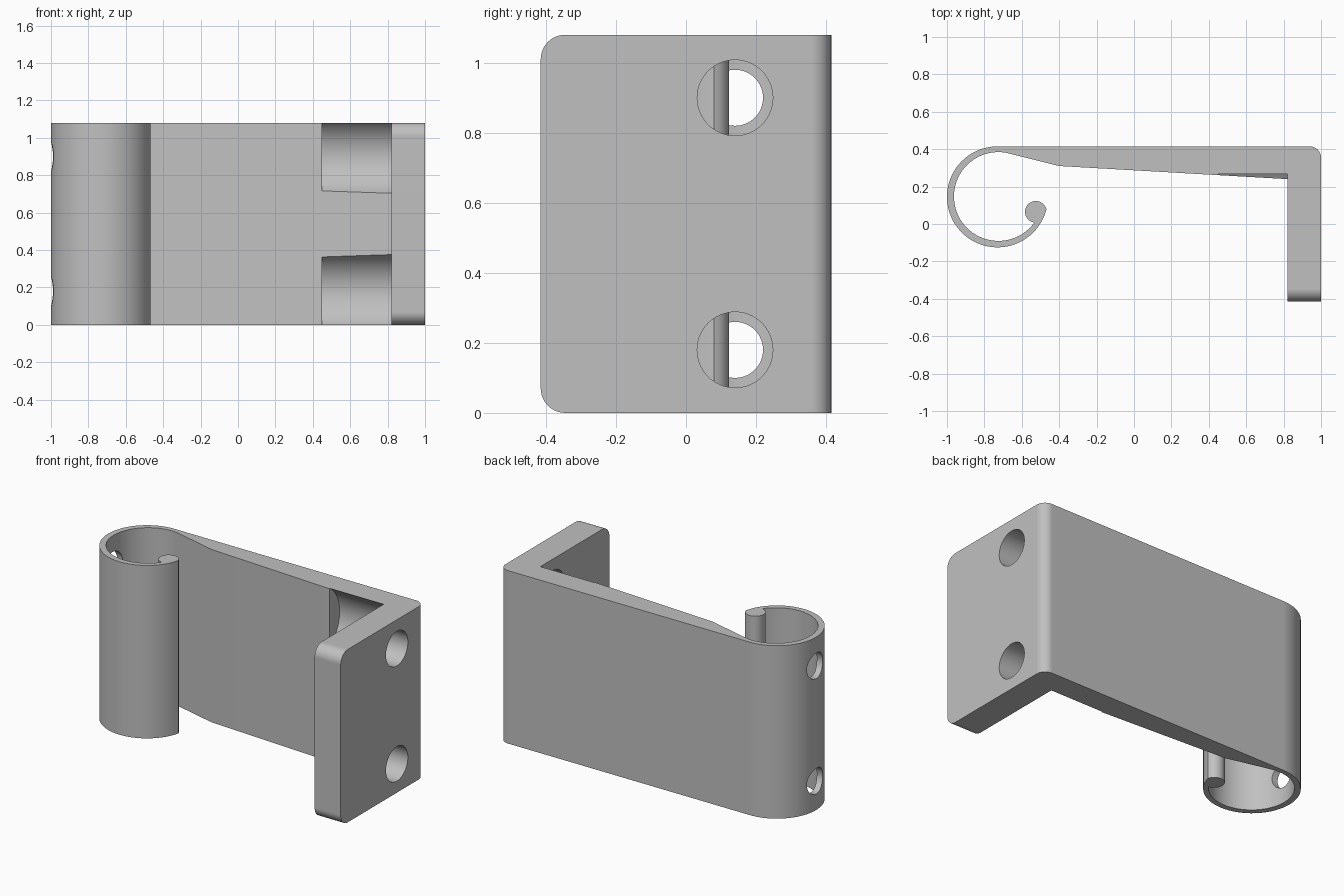
import bpy, bmesh
from math import cos, sin, radians, pi
from mathutils import Matrix

HEIGHT = 1.08
HOLE_Y = 0.14
HOLE_Z = (0.18, 0.90)

cube = bpy.data.objects.get("Cube")
if cube:
    bpy.data.objects.remove(cube, do_unlink=True)

grey = bpy.data.materials.new("plain_grey")
grey.use_nodes = True
colour = (0.53, 0.53, 0.53, 1)
grey.diffuse_color = colour
grey.node_tree.nodes["Principled BSDF"].inputs["Base Color"].default_value = colour


def arc(cx, cy, r, start, end, steps):
    angles = [radians(start + (end - start) * i / steps) for i in range(steps + 1)]
    return [(cx + r * cos(a), cy + r * sin(a)) for a in angles]


def add_object(name, bm):
    bmesh.ops.recalc_face_normals(bm, faces=bm.faces)
    mesh = bpy.data.meshes.new(name)
    bm.to_mesh(mesh)
    bm.free()
    mesh.materials.append(grey)
    obj = bpy.data.objects.new(name, mesh)
    bpy.context.collection.objects.link(obj)
    return obj


def cut_along_x(target, name, radius, x0, x1, z):
    """Cut a round bore along x out of the target."""
    bm = bmesh.new()
    place = Matrix.Translation(((x0 + x1) / 2, HOLE_Y, z)) @ Matrix.Rotation(pi / 2, 4, "Y")
    bmesh.ops.create_cone(bm, cap_ends=True, segments=64, radius1=radius,
                          radius2=radius, depth=x1 - x0, matrix=place)
    cutter = add_object(name, bm)
    cutter.hide_render = True
    mod = target.modifiers.new(name, "BOOLEAN")
    mod.operation = "DIFFERENCE"
    mod.solver = "EXACT"
    mod.object = cutter
    bpy.ops.object.modifier_apply(modifier=mod.name)
    bpy.data.objects.remove(cutter, do_unlink=True)


# Plan outline: curled hook, rounded lip, tapered arm and mounting flange
outline = arc(-0.73, 0.145, 0.27, 90, 346, 56)            # outside of curl
outline += arc(-0.525, 0.065, 0.058, 18, 260, 24)         # rounded lip
outline += arc(-0.725, 0.147, 0.2375, -37, -280, 52)      # inside of curl
outline += [(-0.40, 0.31), (0.82, 0.24)]                  # tapered arm
outline += [(0.82, -0.415), (1, -0.415)]                  # flange
outline += arc(0.94, 0.355, 0.06, 0, 90, 10)              # outer bend

bm = bmesh.new()
base = bm.faces.new([bm.verts.new((x, y, 0)) for x, y in outline])
top = bmesh.ops.extrude_face_region(bm, geom=[base])["geom"]
bmesh.ops.translate(bm, vec=(0, 0, HEIGHT),
                    verts=[g for g in top if isinstance(g, bmesh.types.BMVert)])

# Rounded free corners of the flange
corners = [e for e in bm.edges
           if all(v.co.y < -0.41 for v in e.verts)
           and abs(e.verts[0].co.z - e.verts[1].co.z) < 0.01]
bmesh.ops.bevel(bm, geom=corners, offset=0.07, offset_type="OFFSET",
                segments=10, profile=0.5, affect="EDGES")
bracket = add_object("hook_bracket", bm)
bpy.context.view_layer.objects.active = bracket
bracket.select_set(True)

# Screw bores, screw-head reliefs in the arm and access holes in the curl
for z in HOLE_Z:
    cut_along_x(bracket, "screw_bore", 0.108, 0.75, 1.1, z)
    cut_along_x(bracket, "head_relief", 0.22, 0.45, 0.82, z)
    cut_along_x(bracket, "access_hole", 0.08, -1.1, -0.8, z)

bpy.ops.object.shade_smooth_by_angle(angle=radians(25))
normals = bracket.modifiers.new("clean_normals", "WEIGHTED_NORMAL")
normals.keep_sharp = True
